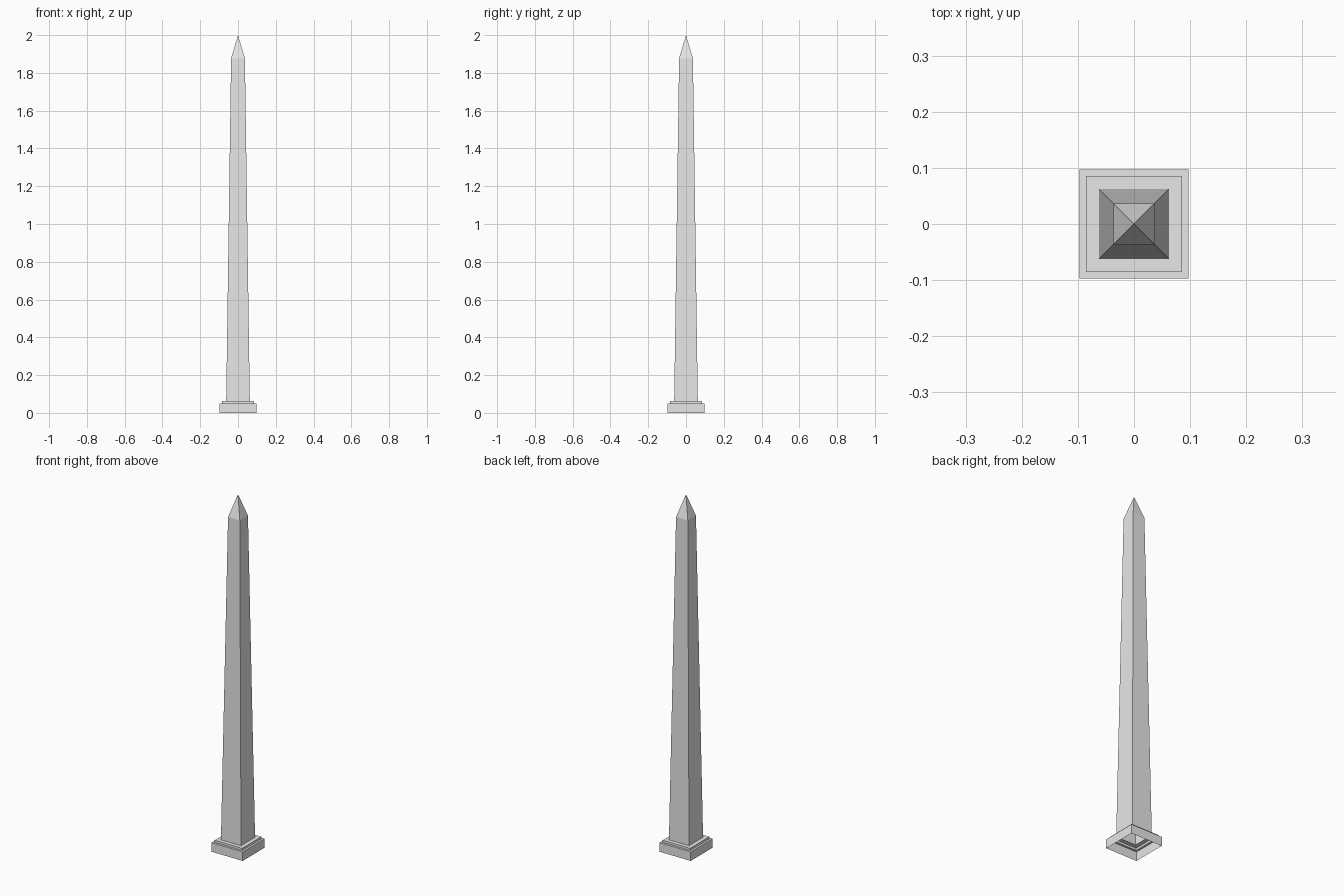
import bpy
import bmesh

# Remove the default object
cube = bpy.data.objects.get("Cube")
if cube:
    bpy.data.objects.remove(cube, do_unlink=True)

# Single stone colour
stone = bpy.data.materials.new("grey_stone")
stone.use_nodes = True
COLOUR = (0.8, 0.8, 0.8, 1.0)
stone.diffuse_color = COLOUR
stone.node_tree.nodes["Principled BSDF"].inputs["Base Color"].default_value = COLOUR

CORNERS = ((-1, -1), (1, -1), (1, 1), (-1, 1))


def square_shell(name, profile):
    """Join square rings given as (half width, height); zero width makes a point."""
    bm = bmesh.new()
    rings = []
    for half, z in profile:
        if half:
            rings.append([bm.verts.new((x * half, y * half, z)) for x, y in CORNERS])
        else:
            rings.append([bm.verts.new((0, 0, z))] * 4)
    for low, high in zip(rings, rings[1:]):
        for i in range(4):
            j = (i + 1) % 4
            loop = [low[i], low[j], high[j], high[i]]
            bm.faces.new(list(dict.fromkeys(loop)))
    mesh = bpy.data.meshes.new(name)
    bm.to_mesh(mesh)
    bm.free()
    mesh.materials.append(stone)
    obj = bpy.data.objects.new(name, mesh)
    bpy.context.collection.objects.link(obj)
    return obj


PLINTH, STEP, SHAFT, NECK = 0.0975, 0.0855, 0.0625, 0.0365
Z_PLINTH, Z_STEP, Z_NECK, Z_TIP = 0.051, 0.063, 1.877, 2.0

# Hollow base, open underneath, with a ledge on each tier
square_shell("plinth", [(PLINTH, 0), (PLINTH, Z_PLINTH), (STEP, Z_PLINTH)])
square_shell("step", [(STEP, Z_PLINTH), (STEP, Z_STEP), (SHAFT, Z_STEP)])

# Tapering shaft and pointed cap
square_shell("shaft", [(SHAFT, Z_STEP), (NECK, Z_NECK)])
square_shell("pyramid_cap", [(NECK, Z_NECK), (0, Z_TIP)])
